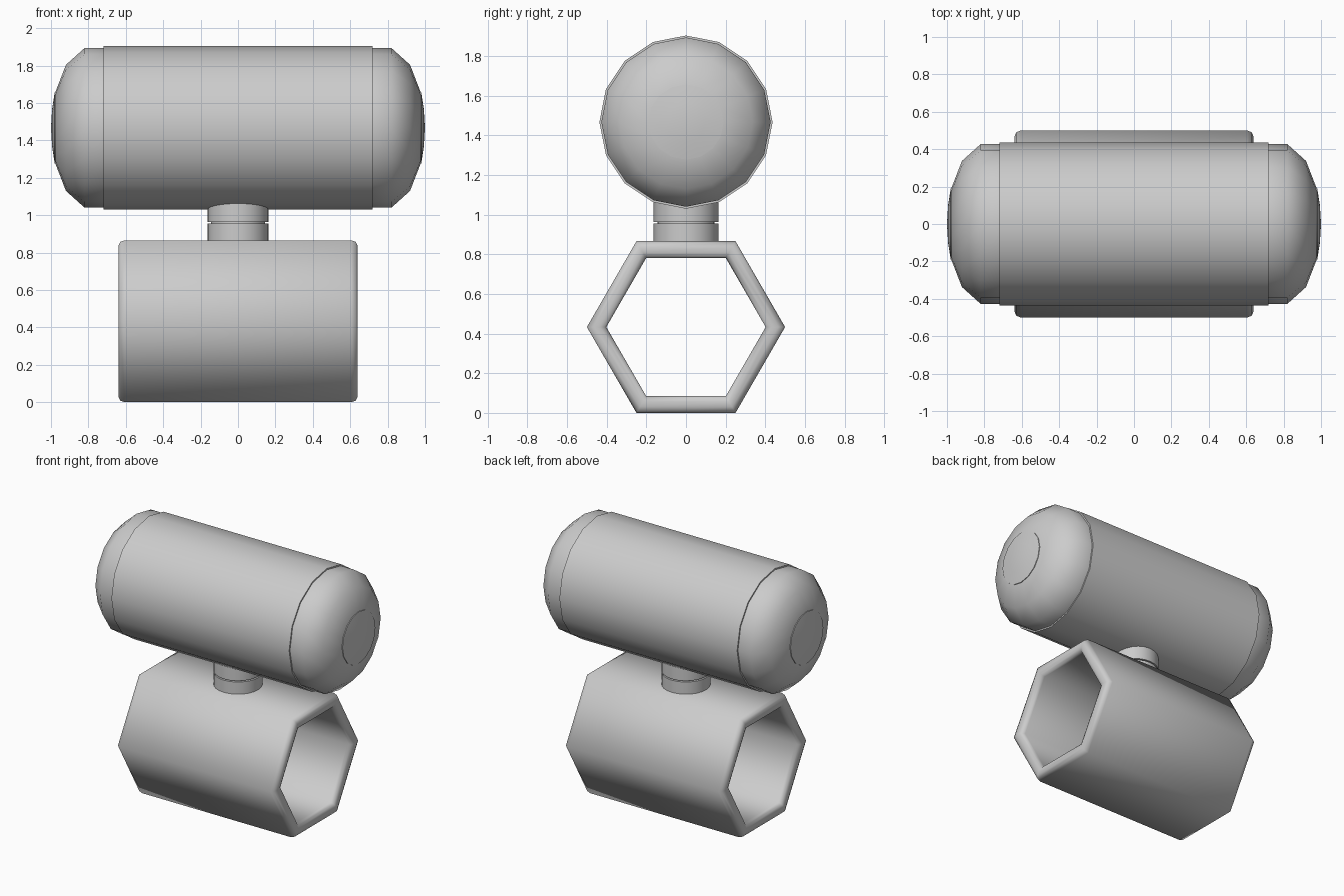
import bpy, bmesh, math

if "Cube" in bpy.data.objects:
    bpy.data.objects.remove(bpy.data.objects["Cube"])


def lathe(name, profile, sides, axis="X", center_z=0.0, closed=False, smooth=40):
    """Spin (along, radius) points round an axis; radius 0 makes a pole."""
    bm = bmesh.new()
    rings = []
    for a, r in profile:
        ring = []
        for i in range(1 if r == 0 else sides):
            t = 2 * math.pi * i / sides
            u, v = r * math.cos(t), r * math.sin(t)
            co = (a, u, v + center_z) if axis == "X" else (u, v, a + center_z)
            ring.append(bm.verts.new(co))
        rings.append(ring)
    pairs = list(zip(rings, rings[1:]))
    if closed:
        pairs.append((rings[-1], rings[0]))
    for p, q in pairs:
        for i in range(sides):
            j = (i + 1) % sides
            if len(p) == 1:
                bm.faces.new((p[0], q[j], q[i]))
            elif len(q) == 1:
                bm.faces.new((p[i], p[j], q[0]))
            else:
                bm.faces.new((p[i], p[j], q[j], q[i]))
    bmesh.ops.recalc_face_normals(bm, faces=bm.faces)
    mesh = bpy.data.meshes.new(name)
    bm.to_mesh(mesh)
    bm.free()
    ob = bpy.data.objects.new(name, mesh)
    bpy.context.collection.objects.link(ob)
    bpy.ops.object.select_all(action="DESELECT")
    ob.select_set(True)
    bpy.context.view_layer.objects.active = ob
    bpy.ops.object.shade_smooth_by_angle(angle=math.radians(smooth))
    return ob


BODY_Z = 1.467
TUBE_Z = 0.433

# Barrel sleeve with a small step at each end
lathe("barrel", [(-0.72, 0.40), (-0.72, 0.437), (0.72, 0.437), (0.72, 0.40)],
      16, center_z=BODY_Z)

# Rounded end caps and their shallow lenses, one at each end
for side, s in (("left", -1), ("right", 1)):
    cap = [(0.70, 0.427), (0.82, 0.427), (0.92, 0.337), (0.975, 0.195), (0.975, 0)]
    lens = [(0.965, 0.19), (0.98, 0.19), (0.994, 0.10), (1.0, 0)]
    lathe(side + "_end_cap", [(s * a, r) for a, r in cap], 16, center_z=BODY_Z, smooth=50)
    lathe(side + "_lens", [(s * a, r) for a, r in lens], 16, center_z=BODY_Z)

# Swivel neck: two discs round a thinner pin
lathe("lower_neck", [(0.84, 0), (0.84, 0.163), (0.955, 0.163), (0.955, 0)], 24, "Z")
lathe("neck_pin", [(0.90, 0), (0.90, 0.145), (1.02, 0.145), (1.02, 0)], 24, "Z")
lathe("upper_neck", [(0.964, 0), (0.964, 0.163), (1.08, 0.163), (1.08, 0)], 24, "Z")

# Open hexagonal tube with rounded rims
half = [(0.605, 0.5), (0.63, 0.49), (0.64, 0.465), (0.64, 0.435), (0.63, 0.412), (0.605, 0.402)]
loop = half + [(-a, r) for a, r in reversed(half)]
lathe("hex_tube", loop, 6, center_z=TUBE_Z, closed=True, smooth=65)
